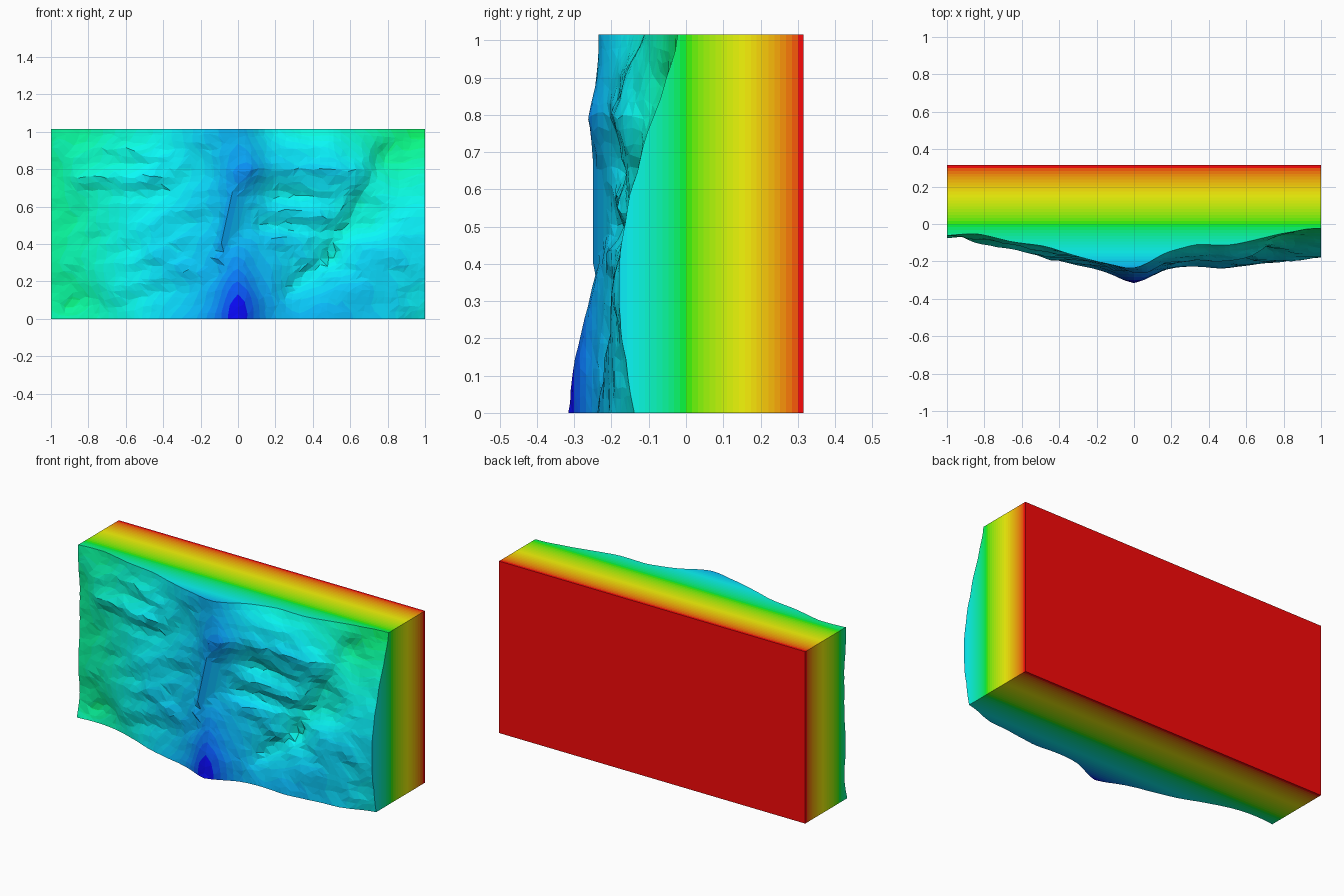
import bpy, bmesh, math, random, colorsys
from mathutils import Vector, noise

if "Cube" in bpy.data.objects:
    bpy.data.objects.remove(bpy.data.objects["Cube"])

random.seed(4)
W, H, D = 1.0, 1.015, 0.316      # half width, height, half depth
NX, NZ, BANDS = 54, 28, 40

# coarse relief in thousandths of depth: rows go up in z, columns go along x
RELIEF = [
    (75, 70, 100, 165, 210, 250, 312, 245, 230, 235, 212, 195, 140),
    (50, 60, 120, 165, 200, 235, 300, 235, 205, 210, 205, 195, 160),
    (60, 80, 120, 160, 190, 212, 272, 220, 182, 178, 205, 192, 175),
    (60, 80, 120, 160, 190, 220, 238, 200, 192, 155, 175, 187, 180),
    (50, 70, 120, 155, 175, 205, 215, 185, 180, 165, 125, 160, 165),
    (50, 80, 120, 155, 175, 200, 225, 170, 165, 162, 130, 130, 135),
    (50, 90, 115, 150, 170, 195, 258, 195, 175, 172, 150, 90, 100),
    (60, 70, 100, 130, 165, 200, 240, 200, 175, 170, 120, 60, 55),
    (65, 55, 95, 115, 165, 205, 235, 155, 112, 112, 78, 42, 25),
]
# ledges (negative = outwards) and gullies: x0, z0, x1, z1, width, depth
STROKES = [
    (0.08, 0.80, 0.60, 0.80, 0.045, -0.020), (0.18, 0.67, 0.50, 0.64, 0.040, 0.018),
    (0.10, 0.62, 0.45, 0.54, 0.035, -0.018), (0.12, 0.50, 0.55, 0.47, 0.035, 0.015),
    (0.08, 0.43, 0.35, 0.42, 0.030, -0.014), (0.25, 0.13, 0.50, 0.34, 0.040, 0.022),
    (0.50, 0.34, 0.80, 0.92, 0.045, 0.020), (-0.90, 0.77, -0.45, 0.76, 0.040, -0.014),
    (-0.80, 0.67, -0.40, 0.67, 0.035, 0.014), (-0.70, 0.92, -0.40, 0.86, 0.035, -0.014),
    (-0.45, 0.33, -0.18, 0.24, 0.040, -0.016), (-0.95, 0.04, -0.75, 0.06, 0.040, 0.018),
    (0.75, 0.06, 0.95, 0.12, 0.050, 0.012),
]


def spline(v, t):
    """Catmull-Rom through the list v, t in 0..1."""
    n = len(v) - 1
    i = min(int(t * n), n - 1)
    f = t * n - i
    a, b, c, d = v[max(i - 1, 0)], v[i], v[i + 1], v[min(i + 2, n)]
    return b + 0.5 * f * (c - a + f * (2*a - 5*b + 4*c - d + f * (3*(b - c) + d - a)))


def stroke(x, z, x0, z0, x1, z1, width, amount):
    """Soft ridge or gully along a segment."""
    p, a, d = Vector((x, z)), Vector((x0, z0)), Vector((x1 - x0, z1 - z0))
    t = min(max((p - a).dot(d) / d.length_squared, 0), 1)
    return amount * math.exp(-((p - a - d * t).length / width) ** 2)


def slab_edge(z):
    return -0.11 + 0.217 * (z - 0.31)


def depth(x, z):
    """Front surface y: relief, ledges, roughness and the smooth slab by the central ridge."""
    u, w = min(max((x + W) / (2 * W), 0), 1), min(max(z / H, 0), 1)
    y = -spline([spline(r, u) for r in RELIEF], w) / 1000
    inner = min(1, 8 * min(1 - abs(x), z, H - z))
    y += inner * sum(stroke(x, z, *s) for s in STROKES)
    lean = z + 0.3 * abs(x)
    ledges = noise.noise(Vector((x * 3.2, lean * 8, 1.7)))
    rough = noise.noise(Vector((x * 8, lean * 13, 5.1)))
    calm = (0.4 + 0.6 * inner) * min(1, 0.3 + abs(x) * 5)
    y += calm * (0.013 * ledges + 0.013 * rough)
    # the slab: one crisp edge, gentle slope to the right, steeper to the left
    s = x - slab_edge(z)
    outside = max(0.31 - z, z - 0.77, 0)
    tent = -0.25 + (0.38 * s if s > 0 else -0.9 * s) + 1.5 * outside
    return max(min(y, tent), -D)


bm = bmesh.new()
# faceted cliff face on a jittered grid
dx, dz = 2 * W / NX, H / NZ
grid = []
for j in range(NZ + 1):
    row = []
    for i in range(NX + 1):
        x, z = -W + i * dx, j * dz
        if 0 < i < NX:
            x += random.uniform(-0.3, 0.3) * dx
        if 0 < j < NZ:
            z += random.uniform(-0.3, 0.3) * dz
        if 0.29 < z < 0.79 and abs(x - slab_edge(z)) < dx * 0.6:
            x = slab_edge(z)          # crisp slab edge
        elif i == NX // 2 and not 0.29 < z < 0.79:
            x = 0
        row.append(bm.verts.new((x, depth(x, z), z)))
    grid.append(row)
# pin the foremost foot of the ridge
grid[0][NX // 2].co.y = -D
for j in range(NZ):
    for i in range(NX):
        a, b, c, d = grid[j][i], grid[j][i + 1], grid[j + 1][i + 1], grid[j + 1][i]
        # split along the flatter diagonal
        if abs(a.co.y - c.co.y) < abs(b.co.y - d.co.y):
            tris = ((a, b, c), (a, c, d))
        else:
            tris = ((a, b, d), (b, c, d))
        for t in tris:
            bm.faces.new(t)

# side walls and flat back
rim = [e for e in bm.edges if e.is_boundary]
for v in bmesh.ops.extrude_edge_only(bm, edges=rim)["geom"]:
    if isinstance(v, bmesh.types.BMVert):
        v.co.y = D
bmesh.ops.holes_fill(bm, edges=[e for e in bm.edges if e.is_boundary], sides=0)
bmesh.ops.recalc_face_normals(bm, faces=bm.faces[:])

# cut into depth bands so the colour can run from blue at the front to red at the back
for k in range(1, BANDS):
    y = -D + 2 * D * k / BANDS
    bmesh.ops.bisect_plane(bm, geom=bm.verts[:] + bm.edges[:] + bm.faces[:],
                           dist=1e-6, plane_co=(0, y, 0), plane_no=(0, 1, 0))
for f in bm.faces:
    y = f.calc_center_median().y
    f.material_index = min(int((y + D) / (2 * D) * BANDS), BANDS - 1)

mesh = bpy.data.meshes.new("cliff_block")
bm.to_mesh(mesh)
bm.free()
for k in range(BANDS):
    t = k / (BANDS - 1)
    m = bpy.data.materials.new("depth_band")
    m.diffuse_color = (*colorsys.hsv_to_rgb((1 - t) * 2 / 3, 0.997, 0.95), 1)
    m.use_nodes = True
    m.node_tree.nodes["Principled BSDF"].inputs["Base Color"].default_value = m.diffuse_color
    mesh.materials.append(m)
bpy.context.collection.objects.link(bpy.data.objects.new("cliff_block", mesh))
